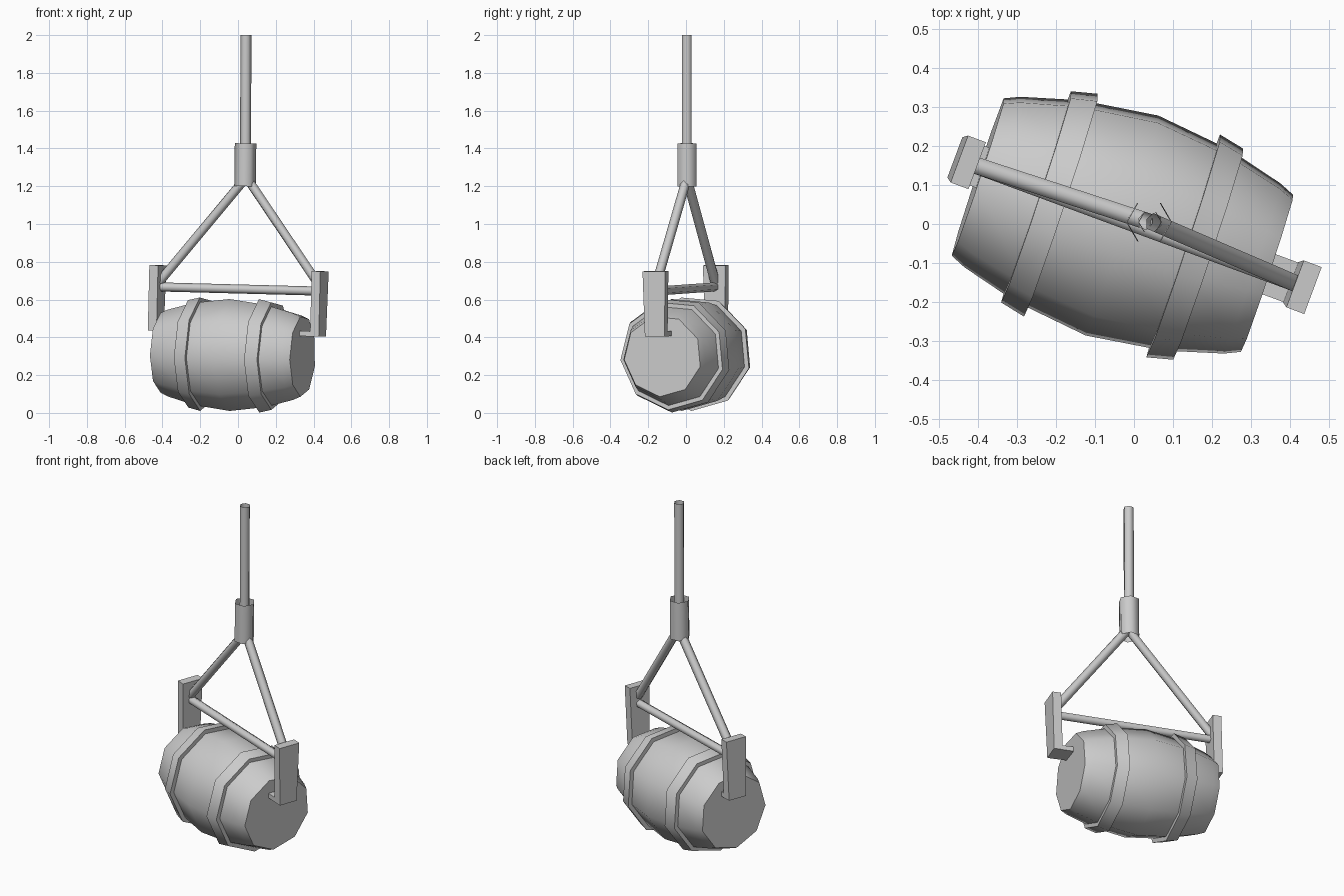
import bpy, bmesh
from math import radians, cos, sin
from mathutils import Matrix, Vector

if "Cube" in bpy.data.objects:
    bpy.data.objects.remove(bpy.data.objects["Cube"])


def make(name, bm, matrix=Matrix(), angle=50):
    bmesh.ops.recalc_face_normals(bm, faces=bm.faces)
    mesh = bpy.data.meshes.new(name)
    bm.to_mesh(mesh)
    bm.free()
    mesh.transform(matrix)
    ob = bpy.data.objects.new(name, mesh)
    bpy.context.collection.objects.link(ob)
    bpy.ops.object.select_all(action='DESELECT')
    ob.select_set(True)
    bpy.context.view_layer.objects.active = ob
    bpy.ops.object.shade_smooth_by_angle(angle=radians(angle))
    return ob


def lathe_x(name, profile, matrix, caps):
    """Nine-sided lathe around local x."""
    bm = bmesh.new()
    n = 9
    rings = [[bm.verts.new((x, r * cos(radians(25 + 40 * k)), r * sin(radians(25 + 40 * k))))
              for k in range(n)] for x, r in profile]
    for a, b in zip(rings, rings[1:]):
        for k in range(n):
            bm.faces.new((a[k], a[(k + 1) % n], b[(k + 1) % n], b[k]))
    if caps:
        bm.faces.new(rings[0])
        bm.faces.new(rings[-1])
    return make(name, bm, matrix)


def tube(name, a, b, r, sides=6, caps=False):
    a, b = Vector(a), Vector(b)
    d = b - a
    bm = bmesh.new()
    bmesh.ops.create_cone(bm, cap_ends=caps, segments=sides, radius1=r, radius2=r, depth=d.length)
    m = Matrix.Translation((a + b) / 2) @ d.to_track_quat('Z', 'Y').to_matrix().to_4x4()
    return make(name, bm, m, 65)


def add_block(bm, x0, x1, z0, z1, w0, w1):
    """Box tapering in y from half-width w0 (bottom) to w1 (top)."""
    box = bmesh.ops.create_cube(bm, size=1)['verts']
    for v in box:
        top = v.co.z > 0
        v.co = ((x1 if v.co.x > 0 else x0),
                (1 if v.co.y > 0 else -1) * (w1 if top else w0),
                (z1 if top else z0))


# Barrel body, slightly turned and tilted
barrel_m = (Matrix.Translation((-0.028, 0, 0.311)) @ Matrix.Rotation(radians(-18.4), 4, 'Z')
            @ Matrix.Rotation(radians(1.5), 4, 'Y'))
half = [(0.39, 0.216), (0.35, 0.234), (0.2, 0.276)]
profile = [(-x, r) for x, r in half] + [(0, 0.302)] + half[::-1]
lathe_x("barrel", profile, barrel_m, True)

# Two hoops
for s, side in ((-1, "left"), (1, "right")):
    hoop = [(0.165, 0.278), (0.165, 0.306), (0.232, 0.290), (0.232, 0.262)]
    lathe_x(side + "_hoop", [(s * x, r) for x, r in hoop], barrel_m, False)

# Hooked clamps at both ends
clamp_m = (Matrix.Translation((0, 0, 0.6)) @ Matrix.Rotation(radians(-20.4), 4, 'Z')
           @ Matrix.Rotation(radians(2), 4, 'Y') @ Matrix.Translation((0, 0, -0.6)))
for s, side in ((-1, "left"), (1, "right")):
    bm = bmesh.new()
    add_block(bm, s * 0.434, s * 0.483, 0.42, 0.766, 0.055, 0.064)
    add_block(bm, s * 0.36, s * 0.436, 0.42, 0.447, 0.054, 0.054)
    make(side + "_clamp", bm, clamp_m, 30)

# Cross bar and slanted struts
tube("cross_bar", (-0.42, 0.155, 0.667), (0.42, -0.155, 0.645), 0.024)
tube("left_strut", (-0.42, 0.155, 0.69), (0.03, 0.008, 1.23), 0.025)
tube("right_strut", (0.42, -0.155, 0.69), (0.05, 0.004, 1.24), 0.025)

# Collar and hanging rope
tube("collar", (0.037, 0.005, 1.2), (0.04, 0.005, 1.427), 0.057)
tube("rope", (0.04, 0.005, 1.4), (0.042, 0.005, 2.0), 0.029)
